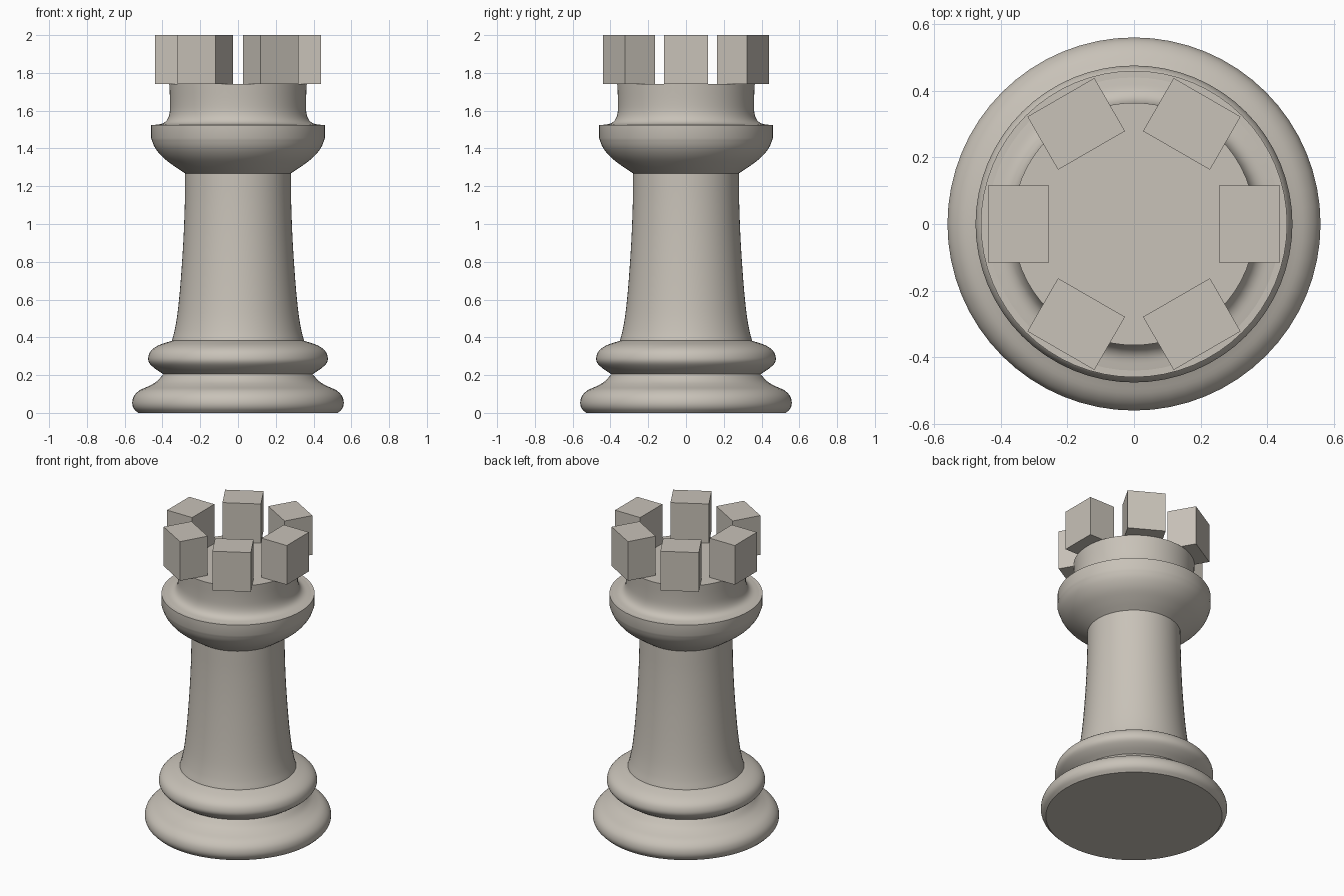
import bpy, bmesh
from math import pi, tau, cos, sin
from mathutils import Matrix, Vector

cube = bpy.data.objects.get("Cube")
if cube:
    bpy.data.objects.remove(cube, do_unlink=True)

SEGMENTS = 64

stone = bpy.data.materials.new("warm_grey_stone")
colour = (0.578, 0.539, 0.479, 1)
stone.diffuse_color = colour
stone.use_nodes = True
stone.node_tree.nodes["Principled BSDF"].inputs["Base Color"].default_value = colour


def add_object(name, bm):
    bmesh.ops.recalc_face_normals(bm, faces=bm.faces)
    mesh = bpy.data.meshes.new(name)
    bm.to_mesh(mesh)
    bm.free()
    mesh.materials.append(stone)
    obj = bpy.data.objects.new(name, mesh)
    bpy.context.collection.objects.link(obj)
    return obj


def smooth_curve(points, steps=4):
    """Pass a smooth curve through the profile points."""
    pts = [Vector(p) for p in points]
    pts = [pts[0] * 2 - pts[1]] + pts + [pts[-1] * 2 - pts[-2]]
    out = []
    for a, b, c, d in zip(pts, pts[1:], pts[2:], pts[3:]):
        for i in range(steps):
            t = i / steps
            out.append(0.5 * (2 * b + (c - a) * t + (2 * a - 5 * b + 4 * c - d) * t**2
                              + (3 * b - a - 3 * c + d) * t**3))
    return out + [pts[-2]]


def turned(name, profile):
    """Lathe a (radius, height) profile around z and cap both ends."""
    bm = bmesh.new()
    rings = [[bm.verts.new((r * cos(tau * i / SEGMENTS), r * sin(tau * i / SEGMENTS), z))
              for i in range(SEGMENTS)] for r, z in profile]
    for low, high in zip(rings, rings[1:]):
        for i in range(SEGMENTS):
            j = (i + 1) % SEGMENTS
            bm.faces.new((low[i], low[j], high[j], high[i]))
    bm.faces.new(rings[0])
    bm.faces.new(rings[-1])
    obj = add_object(name, bm)
    bpy.ops.object.select_all(action="DESELECT")
    obj.select_set(True)
    bpy.context.view_layer.objects.active = obj
    bpy.ops.object.shade_smooth_by_angle(angle=pi / 6)


# Foot and the rounded ring above it
turned("base", smooth_curve([(.53, 0), (.553, .025), (.56, .055), (.55, .09), (.52, .12),
                             (.47, .143), (.43, .167), (.395, .205)]))
turned("base_ring", smooth_curve([(.395, .205), (.44, .235), (.47, .265), (.475, .295),
                                  (.46, .33), (.42, .358), (.35, .382)]))

# Tapering shaft
turned("shaft", smooth_curve([(.35, .382), (.335, .44), (.32, .53), (.305, .68),
                              (.29, .9), (.282, 1.1), (.28, 1.268)]))

# Flared collar with a straight rim
turned("collar", smooth_curve([(.28, 1.268), (.34, 1.308), (.4, 1.355), (.44, 1.405),
                               (.46, 1.455)]) + [Vector((.46, 1.525))])

# Neck with a fillet onto the collar
turned("neck", smooth_curve([(.44, 1.525), (.4, 1.532), (.375, 1.552), (.362, 1.59),
                             (.36, 1.65), (.364, 1.74)]))

# Ring of six battlement blocks
for n in range(6):
    bm = bmesh.new()
    bmesh.ops.create_cube(bm, size=1, matrix=Matrix.Rotation(n * tau / 6, 4, "Z")
                          @ Matrix.Translation((.347, 0, 1.87))
                          @ Matrix.Diagonal((.184, .232, .26, 1)))
    add_object(f"battlement_{n + 1}", bm)
